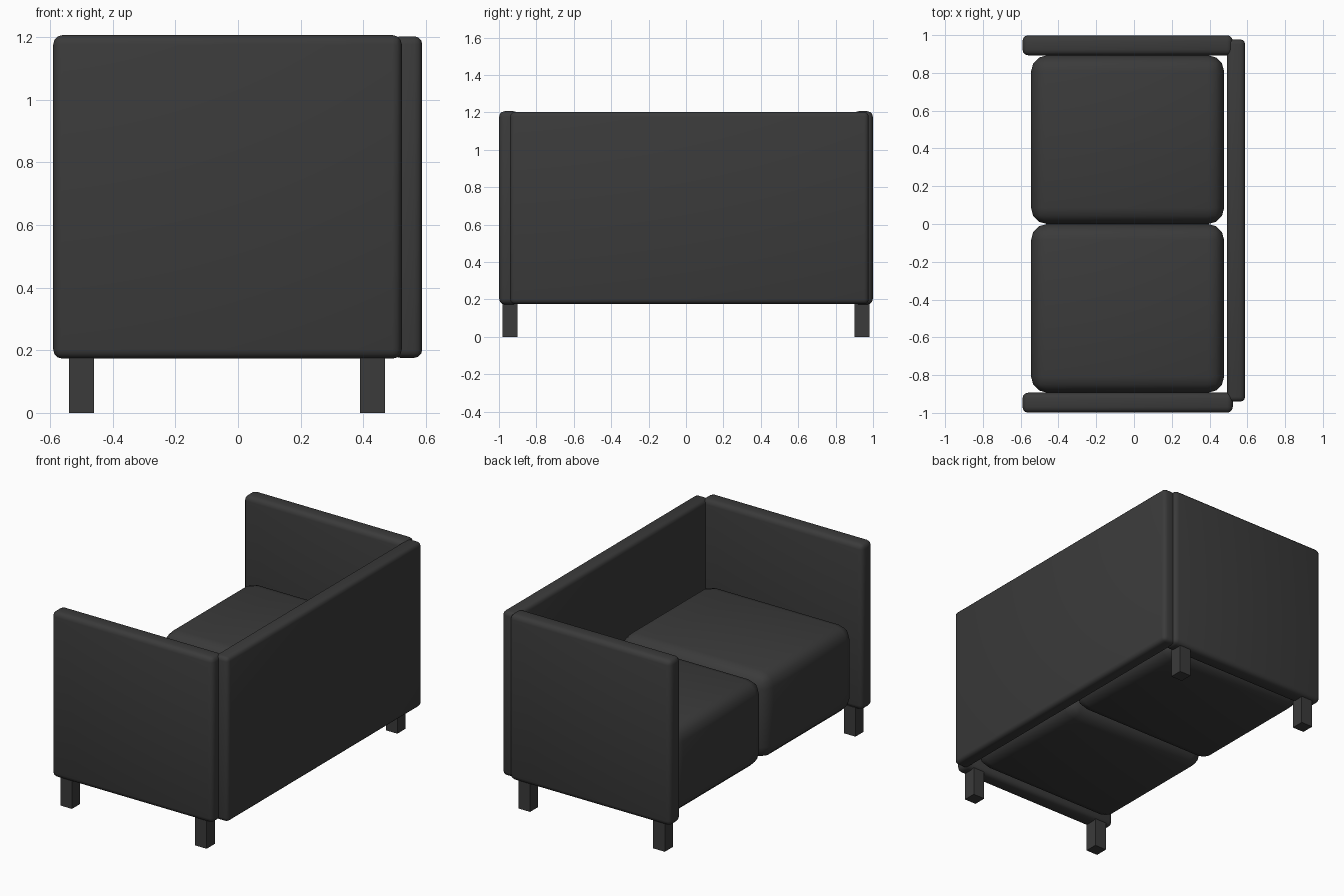
import bpy, math

if "Cube" in bpy.data.objects:
    bpy.data.objects.remove(bpy.data.objects["Cube"])

charcoal = bpy.data.materials.new("charcoal grey")
charcoal.diffuse_color = (0.043, 0.043, 0.043, 1)
charcoal.use_nodes = True
charcoal.node_tree.nodes["Principled BSDF"].inputs["Base Color"].default_value = charcoal.diffuse_color


def box(name, x, y, z, radius=0.0, segments=3, soft=False):
    """Box spanning the given (min, max) ranges, with optional rounded edges."""
    centre = [(a + b) / 2 for a, b in (x, y, z)]
    bpy.ops.mesh.primitive_cube_add(size=1, location=centre)
    ob = bpy.context.object
    ob.name = name
    ob.scale = [b - a for a, b in (x, y, z)]
    bpy.ops.object.transform_apply(location=False, rotation=False, scale=True)
    ob.data.materials.append(charcoal)
    if radius:
        mod = ob.modifiers.new("rounded edges", 'BEVEL')
        mod.width = radius
        mod.segments = segments
        bpy.ops.object.modifier_apply(modifier=mod.name)
        if soft:
            bpy.ops.object.shade_smooth()
        else:
            bpy.ops.object.shade_smooth_by_angle(angle=math.radians(40))
    return ob


# Back panel
box("back_panel", (0.492, 0.588), (-0.94, 0.977), (0.176, 1.202), 0.025)

# Arms, seat cushions and legs on each side
for side, s in (("left", 1), ("right", -1)):
    def span(a, b):
        return tuple(sorted((s * a, s * b)))

    box(side + "_arm", (-0.59, 0.523), span(0.893, 0.999), (0.173, 1.206), 0.03)
    box(side + "_seat_cushion", (-0.545, 0.477), span(0.0, 0.893),
        (0.175, 0.708), 0.085, 3, soft=True)
    for end, x in (("front", -0.5), ("rear", 0.43)):
        box(f"{side}_{end}_leg", (x - 0.04, x + 0.04), span(0.9, 0.98), (0, 0.18))
